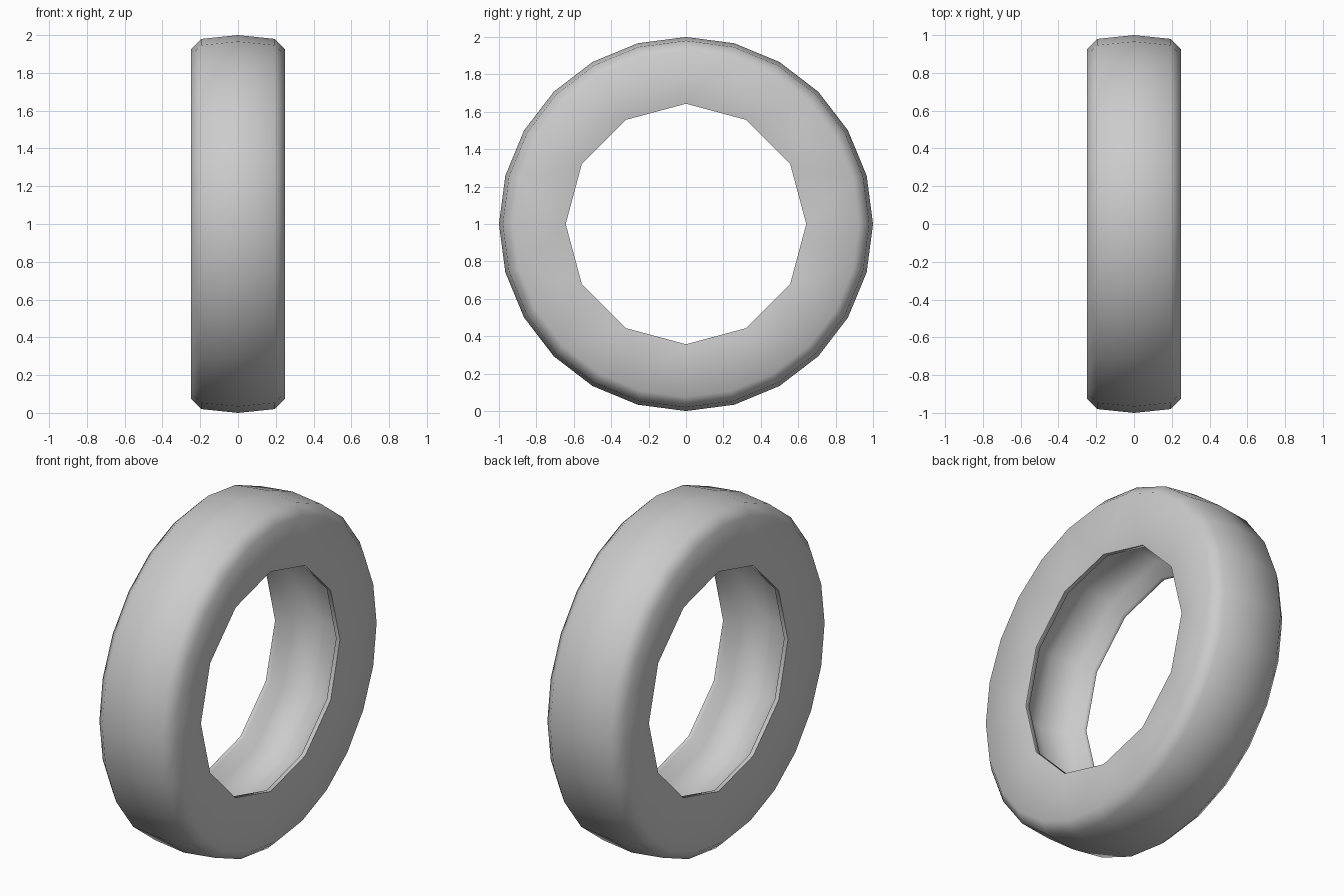
import bpy, bmesh
from math import sin, cos, pi, radians

if "Cube" in bpy.data.objects:
    bpy.data.objects.remove(bpy.data.objects["Cube"])

bm = bmesh.new()

def ring(x, r, n):
    """Circle of n vertices around the x axis, first vertex on top."""
    return [bm.verts.new((x, r * sin(2 * pi * i / n), 1 + r * cos(2 * pi * i / n)))
            for i in range(n)]

def bridge(a, b):
    n = len(a)
    for i in range(n):
        j = (i + 1) % n
        bm.faces.new((a[i], a[j], b[j], b[i]))

def strip(profile, n):
    rings = [ring(x, r, n) for x, r in profile]
    for a, b in zip(rings, rings[1:]):
        bridge(a, b)
    return rings[0], rings[-1]

def sidewall(outer, inner):
    """Join the 24-sided outer edge to the 12-sided opening."""
    for i in range(12):
        k = (i + 1) % 12
        o0, o1, o2 = outer[2 * i], outer[2 * i + 1], outer[(2 * i + 2) % 24]
        bm.faces.new((inner[i], o0, o1))
        bm.faces.new((inner[i], o1, inner[k]))
        bm.faces.new((inner[k], o1, o2))

# Tread with rounded shoulders
tread = strip([(-.25, .925), (-.193, .98), (0, 1), (.193, .98), (.25, .925)], 24)

# Inner opening: thin lips with a rounded groove between them
bore = strip([(-.21, .643), (-.185, .643), (-.15, .73), (0, .78),
              (.15, .73), (.185, .643), (.21, .643)], 12)

# Sidewalls, leaning in slightly towards the opening
for outer, inner in zip(tread, bore):
    sidewall(outer, inner)

bmesh.ops.recalc_face_normals(bm, faces=bm.faces)
mesh = bpy.data.meshes.new("tire")
bm.to_mesh(mesh)
bm.free()

tire = bpy.data.objects.new("tire", mesh)
bpy.context.collection.objects.link(tire)
bpy.context.view_layer.objects.active = tire
tire.select_set(True)
bpy.ops.object.shade_smooth_by_angle(angle=radians(75))
